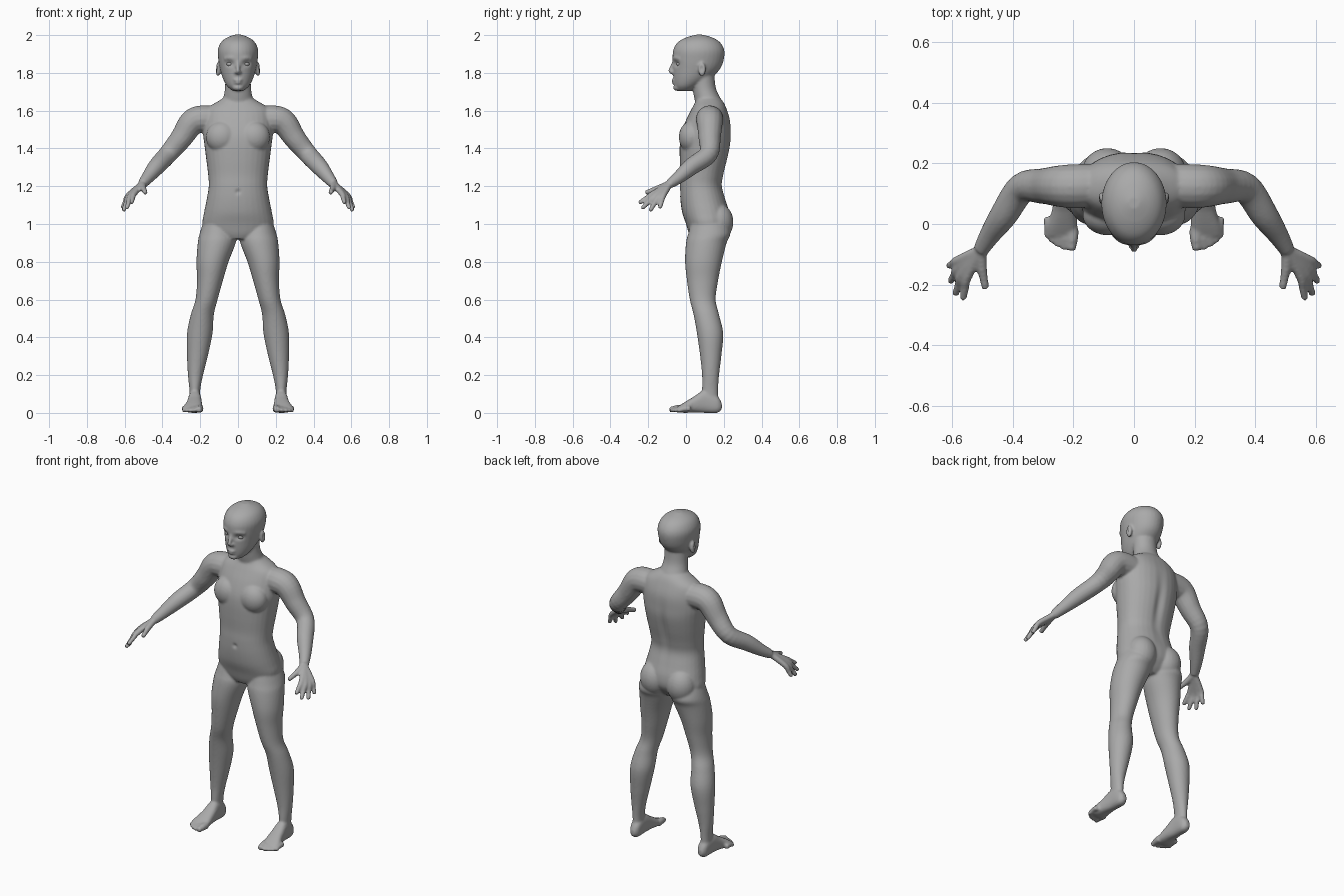
import bpy, bmesh, math
from mathutils import Matrix, Vector

cube = bpy.data.objects.get("Cube")
if cube:
    bpy.data.objects.remove(cube, do_unlink=True)

clay = bpy.data.materials.new("grey clay")
clay.use_nodes = True
GREY = (0.4, 0.4, 0.4, 1)
clay.diffuse_color = GREY
clay.node_tree.nodes["Principled BSDF"].inputs["Base Color"].default_value = GREY


def smooth_rows(rows, steps=5):
    """Catmull-Rom interpolation through rows of numbers."""
    rows = [Vector(row) for row in rows]
    result = []
    for i in range(len(rows) - 1):
        before, start = rows[max(i - 1, 0)], rows[i]
        end, after = rows[i + 1], rows[min(i + 2, len(rows) - 1)]
        for k in range(steps):
            t = k / steps
            tangent_a, tangent_b = (end - before) / 2, (after - start) / 2
            result.append(start * (2*t**3 - 3*t**2 + 1) + tangent_a * (t**3 - 2*t**2 + t)
                          + end * (3*t**2 - 2*t**3) + tangent_b * (t**3 - t**2))
    return result + [rows[-1]]


def skin_rings(bm, rings):
    """Bridge successive rings of points and close both ends."""
    loops = [[bm.verts.new(p) for p in ring] for ring in rings]
    for low, high in zip(loops, loops[1:]):
        for i in range(len(low)):
            j = (i + 1) % len(low)
            bm.faces.new((low[i], low[j], high[j], high[i]))
    bm.faces.new(loops[0][::-1])
    bm.faces.new(loops[-1])


def unit_ring(power=2.0, count=32):
    points = []
    for i in range(count):
        c, s = math.cos(math.tau * i / count), math.sin(math.tau * i / count)
        points.append((math.copysign(abs(c) ** (2 / power), c),
                       math.copysign(abs(s) ** (2 / power), s)))
    return points


def loft(bm, rows, along="z", power=2.0):
    """Rows hold position, then the low and high limit on each cross axis."""
    rings = []
    for t, a0, a1, b0, b1 in smooth_rows(rows):
        ring = []
        for u, v in unit_ring(power):
            a, b = (a0 + a1 + u * (a1 - a0)) / 2, (b0 + b1 + v * (b1 - b0)) / 2
            ring.append((a, b, t) if along == "z" else (a, t, b))
        rings.append(ring)
    skin_rings(bm, rings)


def centred_loft(bm, rows, power=2.0):
    loft(bm, [(z, -w, w, front, back) for z, w, front, back in rows], "z", power)


def tube(bm, path):
    """Round limb through points of x, y, z and radius."""
    rows = smooth_rows(path)
    rings = []
    for i, row in enumerate(rows):
        way = (rows[min(i + 1, len(rows) - 1)] - rows[max(i - 1, 0)]).to_3d()
        turn = way.to_track_quat("Z", "Y")
        rings.append([row.to_3d() + turn @ Vector((u * row[3], v * row[3], 0))
                      for u, v in unit_ring(count=16)])
    skin_rings(bm, rings)


def blob(bm, centre, radii):
    bmesh.ops.create_uvsphere(bm, u_segments=24, v_segments=16, radius=1,
                              matrix=Matrix.Translation(centre) @ Matrix.Diagonal((*radii, 1)))


def digit(bm, root, knuckle, tip, radius):
    """Finger or toe with a rounded tip."""
    root, knuckle, tip = Vector(root), Vector(knuckle), Vector(tip)
    middle = knuckle.lerp(tip, 0.5)
    near_tip = knuckle.lerp(tip, 0.9)
    tube(bm, [(*root, radius * 1.4), (*knuckle, radius * 1.25), (*middle, radius * 1.05),
              (*near_tip, radius * 0.95), (*tip, radius * 0.6)])


def mirror_all(bm):
    copy = bmesh.ops.duplicate(bm, geom=bm.verts[:] + bm.edges[:] + bm.faces[:])["geom"]
    for item in copy:
        if isinstance(item, bmesh.types.BMVert):
            item.co.x *= -1


def make_object(name, bm):
    bmesh.ops.recalc_face_normals(bm, faces=bm.faces[:])
    mesh = bpy.data.meshes.new(name)
    bm.to_mesh(mesh)
    bm.free()
    mesh.materials.append(clay)
    obj = bpy.data.objects.new(name, mesh)
    bpy.context.collection.objects.link(obj)
    mesh.shade_smooth()
    return obj


bm = bmesh.new()

# Leg
loft(bm, [(1.02, .03, .18, .03, .21), (.95, .012, .203, .012, .235), (.9, .012, .213, .0, .215),
          (.8, .05, .22, -.005, .19), (.7, .08, .217, .005, .17), (.6, .108, .225, .02, .157),
          (.52, .128, .25, .04, .175), (.42, .135, .27, .058, .197), (.3, .16, .27, .075, .187),
          (.2, .185, .265, .085, .175), (.12, .2, .257, .085, .17), (.05, .2, .255, .09, .17)])

# Foot and toes
loft(bm, [(.19, .215, .24, .02, .05), (.165, .198, .256, .0, .09), (.1, .195, .262, .0, .12),
          (.04, .19, .272, .002, .085), (-.01, .187, .287, .0, .055), (-.04, .192, .286, .006, .035)],
     "y", 2.5)
for x, tip, radius in ((.204, -.088, .016), (.23, -.084, .011), (.25, -.075, .011),
                       (.268, -.062, .011), (.284, -.046, .011)):
    digit(bm, (x, tip + .07, .022), (x, tip + .04, .022), (x + .003, tip, radius), radius)

# Arm
wrist = (.505, -.085, 1.213)
tube(bm, [(.1, .13, 1.55, .07), (.19, .125, 1.555, .073), (.245, .125, 1.535, .069),
          (.3, .125, 1.455, .059), (.37, .118, 1.37, .051), (.43, .03, 1.305, .046),
          (.475, -.035, 1.25, .035), (*wrist, .026)])

# Hand
for knuckle, tip in (((.55, -.175, 1.16), (.565, -.25, 1.11)),
                     ((.568, -.165, 1.15), (.59, -.235, 1.08)),
                     ((.58, -.145, 1.143), (.607, -.192, 1.068)),
                     ((.582, -.12, 1.15), (.613, -.14, 1.082))):
    digit(bm, wrist, knuckle, tip, .0125)
digit(bm, wrist, (.502, -.145, 1.19), (.49, -.215, 1.165), .0135)

# Seat and chest fullness
blob(bm, (.088, .168, 1.01), (.085, .083, .1))
blob(bm, (.085, .03, 1.46), (.085, .068, .085))

# Ear, brow and nostril
blob(bm, (.106, .085, 1.818), (.014, .02, .037))
tube(bm, [(.012, -.06, 1.876, .012), (.04, -.052, 1.88, .013), (.068, -.028, 1.874, .012)])
blob(bm, (.011, -.073, 1.803), (.009, .01, .008))

mirror_all(bm)

# Torso
centred_loft(bm, [(1.68, .055, .05, .165), (1.65, .105, .05, .195), (1.61, .165, .03, .215),
                  (1.55, .18, .0, .234), (1.48, .185, -.025, .238), (1.42, .178, -.033, .236),
                  (1.34, .168, -.033, .22), (1.26, .158, -.03, .2), (1.2, .155, -.032, .192),
                  (1.13, .166, -.03, .21), (1.06, .18, -.02, .23), (1.0, .188, .0, .23),
                  (.95, .16, .015, .2), (.92, .1, .03, .17)], 2.2)

# Neck and head
centred_loft(bm, [(1.6, .1, .06, .21), (1.66, .08, .045, .185), (1.72, .069, .035, .158),
                  (1.8, .068, .03, .15)])
centred_loft(bm, [(1.705, .03, -.045, .03), (1.73, .058, -.06, .07), (1.77, .08, -.066, .13),
                  (1.82, .095, -.068, .18), (1.87, .104, -.071, .2), (1.92, .107, -.068, .203),
                  (1.96, .091, -.046, .182), (1.985, .062, -.005, .145), (2.002, .02, .05, .09)])

# Nose, lips and chin
tube(bm, [(0, -.062, 1.865, .009), (0, -.076, 1.83, .01), (0, -.083, 1.81, .011),
          (0, -.07, 1.797, .008)])
blob(bm, (0, -.064, 1.762), (.024, .013, .0065))
blob(bm, (0, -.062, 1.747), (.021, .013, .0075))
blob(bm, (0, -.045, 1.722), (.03, .023, .018))

# Blend the parts into one skin
source = make_object("body_parts", bm)
remesh = source.modifiers.new("blend", "REMESH")
remesh.mode = "VOXEL"
remesh.voxel_size = 0.0065
soften = source.modifiers.new("soften", "SMOOTH")
soften.factor = 0.5
soften.iterations = 5
graph = bpy.context.evaluated_depsgraph_get()
skin = bpy.data.meshes.new_from_object(source.evaluated_get(graph))
bpy.data.objects.remove(source, do_unlink=True)

# Soft hollows: eye sockets, navel, spine groove, ear bowls
hollows = [((.043, -.055, 1.848), (.022, .04, .014), (0, .013, 0)),
           ((0, -.032, 1.17), (.012, .03, .012), (0, .008, 0)),
           ((0, .22, 1.33), (.025, .05, .16), (0, -.012, 0)),
           ((.12, .082, 1.822), (.014, .01, .018), (-.009, 0, 0))]
for vert in skin.vertices:
    side = -1 if vert.co.x < 0 else 1
    place = Vector((abs(vert.co.x), vert.co.y, vert.co.z))
    for centre, size, push in hollows:
        gap = sum(((p - c) / s) ** 2 for p, c, s in zip(place, centre, size))
        if gap < 9:
            shift = Vector(push) * math.exp(-gap)
            vert.co += Vector((shift.x * side, shift.y, shift.z))
    vert.co.z = max(vert.co.z, 0)

skin.name = "body"
skin.materials.clear()
skin.materials.append(clay)
skin.shade_smooth()
body = bpy.data.objects.new("body", skin)
bpy.context.collection.objects.link(body)

# Eyes
bm = bmesh.new()
blob(bm, (.043, -.033, 1.847), (.018, .018, .014))
mirror_all(bm)
make_object("eyes", bm)
